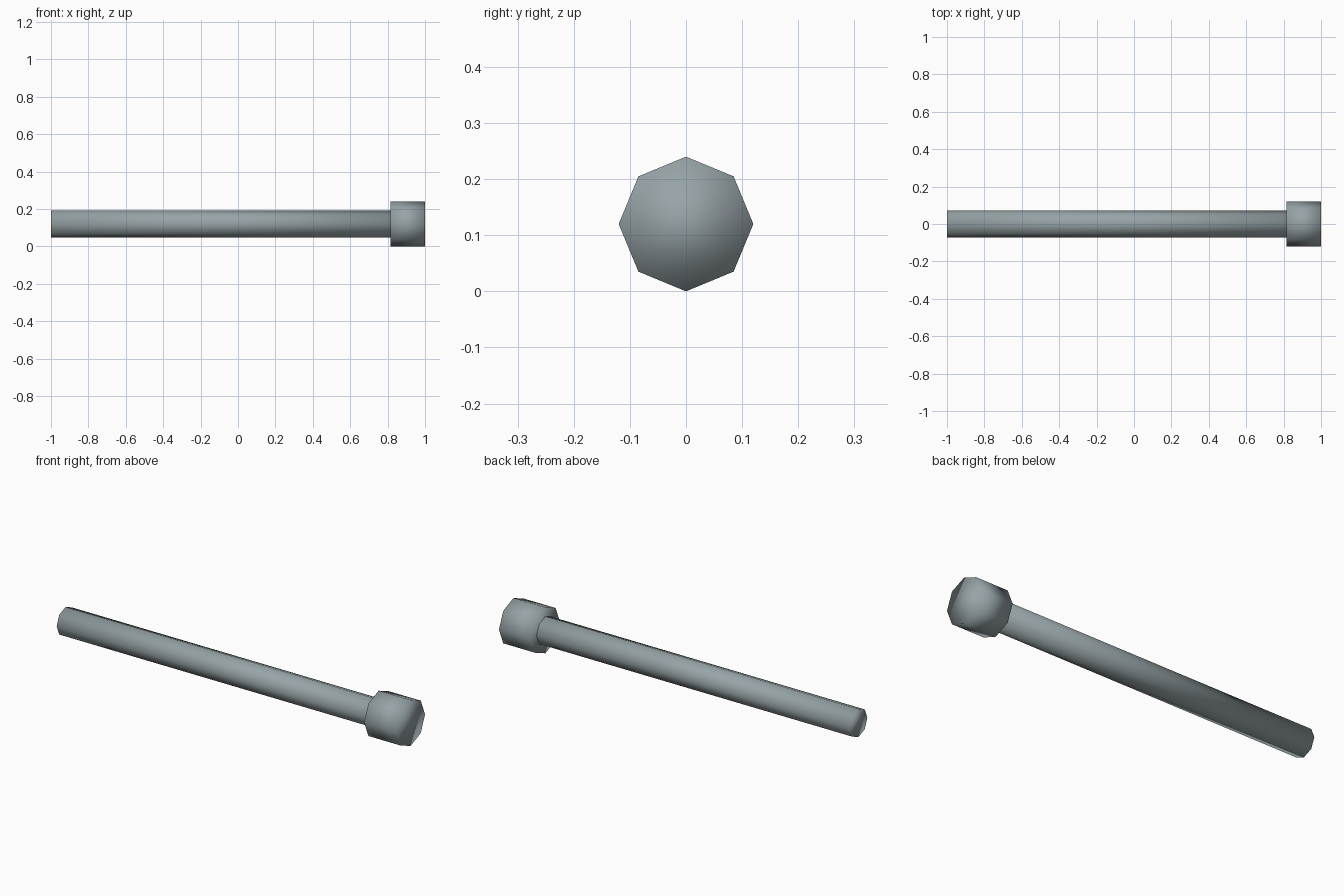
import bpy
import math

if "Cube" in bpy.data.objects:
    bpy.data.objects.remove(bpy.data.objects["Cube"])

AXIS_Z = 0.12

# dark blue-grey metal
steel = bpy.data.materials.new("steel")
steel.diffuse_color = (0.31, 0.37, 0.39, 1)
steel.use_nodes = True
steel.node_tree.nodes["Principled BSDF"].inputs["Base Color"].default_value = steel.diffuse_color


def octagon_rod(name, radius, x0, x1):
    """Smooth-shaded eight-sided cylinder lying along x, corner pointing up."""
    bpy.ops.mesh.primitive_cylinder_add(
        vertices=8, radius=radius, depth=x1 - x0,
        location=((x0 + x1) / 2, 0, AXIS_Z), rotation=(0, math.pi / 2, 0))
    rod = bpy.context.object
    rod.name = name
    bpy.ops.object.transform_apply(location=False, rotation=True, scale=True)
    bpy.ops.object.shade_smooth()
    rod.data.materials.append(steel)
    return rod


# long shaft, running into the head
octagon_rod("shaft", 0.073, -1.0, 0.995)

# thick head on the +x end
octagon_rod("head", 0.12, 0.815, 1.0)
